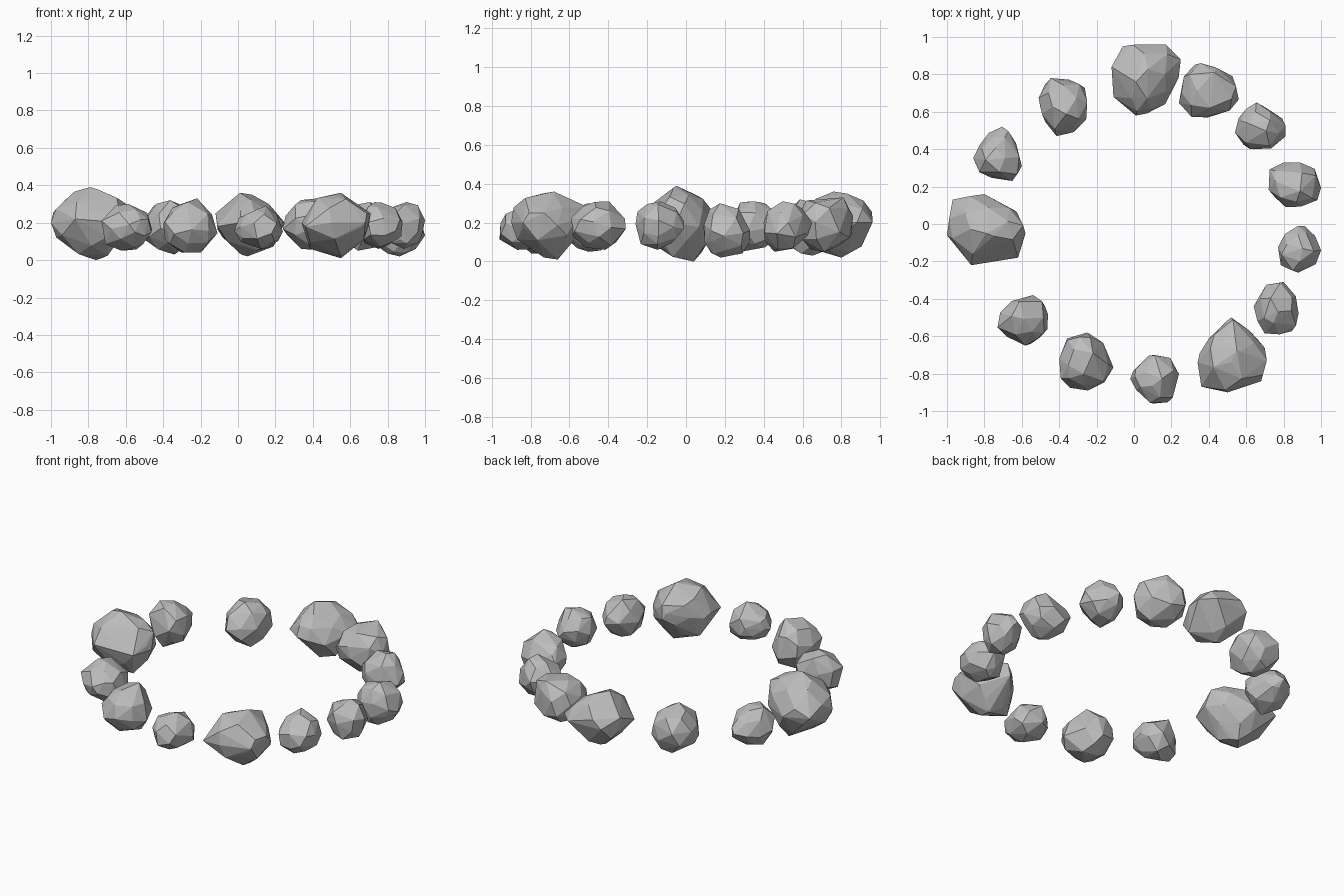
import bpy
import bmesh
import math
import random
from mathutils import Vector, Euler

cube = bpy.data.objects.get("Cube")
if cube:
    bpy.data.objects.remove(cube, do_unlink=True)

# Single plain stone colour
stone_grey = bpy.data.materials.new("stone_grey")
stone_grey.use_nodes = True
stone_colour = (0.51, 0.51, 0.51, 1)
stone_grey.diffuse_color = stone_colour
stone_grey.node_tree.nodes["Principled BSDF"].inputs["Base Color"].default_value = stone_colour


def round_directions(count):
    """Evenly spread unit vectors over a sphere (golden-angle spiral)."""
    golden_angle = math.pi * (3 - math.sqrt(5))
    directions = []
    for step in range(count):
        height = 1 - 2 * (step + 0.5) / count
        radius = math.sqrt(1 - height * height)
        angle = step * golden_angle
        directions.append(Vector((radius * math.cos(angle), radius * math.sin(angle), height)))
    return directions


def chipped_points(rng, narrow):
    """Uneven lump of corner points, narrowing towards one direction."""
    turn = Euler([rng.uniform(0, math.tau) for _ in range(3)]).to_matrix()
    amount = narrow.length
    axis = narrow.normalized()
    points = []
    for direction in round_directions(28):
        wobble = Vector([rng.uniform(-0.16, 0.16) for _ in range(3)])
        point = (turn @ direction + wobble).normalized() * rng.uniform(0.93, 1.07)
        along = point.dot(axis)
        across = point - axis * along
        points.append(axis * along + across * (1 - amount * along))
    return points


def fit_to_box(points, half_size):
    """Scale and shift the points so they fill a box around the origin."""
    for axis in range(3):
        smallest = min(p[axis] for p in points)
        largest = max(p[axis] for p in points)
        for p in points:
            share = (p[axis] - smallest) / (largest - smallest)
            p[axis] = half_size[axis] * (2 * share - 1)


def make_stone(name, low, high, narrow, seed, corners=()):
    """Flat-faceted boulder; any named corners stick out of a smaller lump."""
    points = chipped_points(random.Random(seed), Vector(narrow))
    centre = (Vector(low) + Vector(high)) / 2
    half_size = (Vector(high) - Vector(low)) / 2
    fit_to_box(points, half_size * (0.94 if corners else 1))
    points += [Vector(corner) - centre for corner in corners]
    bm = bmesh.new()
    for p in points:
        bm.verts.new(p)
    hull = bmesh.ops.convex_hull(bm, input=bm.verts)
    loose = [v for v in hull["geom_interior"] if isinstance(v, bmesh.types.BMVert)]
    bmesh.ops.delete(bm, geom=loose, context="VERTS")
    bmesh.ops.recalc_face_normals(bm, faces=bm.faces)
    mesh = bpy.data.meshes.new(name)
    bm.to_mesh(mesh)
    bm.free()
    mesh.materials.append(stone_grey)
    stone = bpy.data.objects.new(name, mesh)
    stone.location = centre
    bpy.context.collection.objects.link(stone)


# Smaller stones of the ring: name, low corner, high corner, narrowing direction
stones = [
    ("back_left_stone", (.24, .57, .05), (.56, .86, .33), (-.15, -.15, 0)),
    ("left_back_stone", (.54, .40, .05), (.81, .65, .31), (-.1, .25, 0)),
    ("left_upper_stone", (.72, .09, .02), (1, .33, .30), (0, -.15, -.2)),
    ("left_middle_stone", (.77, -.26, .06), (1, -.01, .31), (0, .2, 0)),
    ("left_front_stone", (.64, -.59, .06), (.88, -.31, .31), (.1, -.1, 0)),
    ("front_small_stone", (-.02, -.96, .06), (.24, -.70, .29), (-.3, 0, 0)),
    ("front_right_stone", (-.40, -.89, .04), (-.11, -.58, .33), (-.15, -.1, 0)),
    ("right_front_stone", (-.73, -.65, .05), (-.46, -.38, .30), (.1, -.2, 0)),
    ("right_back_stone", (-.86, .23, .05), (-.60, .52, .31), (.05, .35, 0)),
    ("back_right_stone", (-.51, .47, .03), (-.25, .78, .32), (0, -.12, 0)),
]
for number, (name, low, high, narrow) in enumerate(stones):
    make_stone(name, low, high, narrow, number + 6)

# Three large stones with their main corners
make_stone("back_large_stone", (-.12, .58, .02), (.25, .97, .36), (-.1, -.3, .2), 5, [
    (-.06, .95, .2), (.17, .96, .2), (.25, .88, .2), (.01, .58, .2),
    (-.12, .84, .25), (-.11, .68, .18), (.01, .76, .36), (.05, .8, .02)])
make_stone("front_large_stone", (.34, -.90, .01), (.71, -.50, .36), (0, .4, .15), 11, [
    (.36, -.87, .18), (.5, -.9, .2), (.68, -.84, .2), (.71, -.73, .25),
    (.52, -.5, .2), (.34, -.74, .2), (.55, -.68, .36), (.55, -.66, .01)])
make_stone("right_large_stone", (-1, -.22, 0), (-.58, .16, .39), (.2, 0, .1), 15, [
    (-1, -.06, .2), (-.97, .13, .2), (-.8, .16, .18), (-.58, -.05, .2),
    (-.62, -.18, .2), (-.87, -.22, .22), (-.79, -.05, .39), (-.76, .04, 0)])
